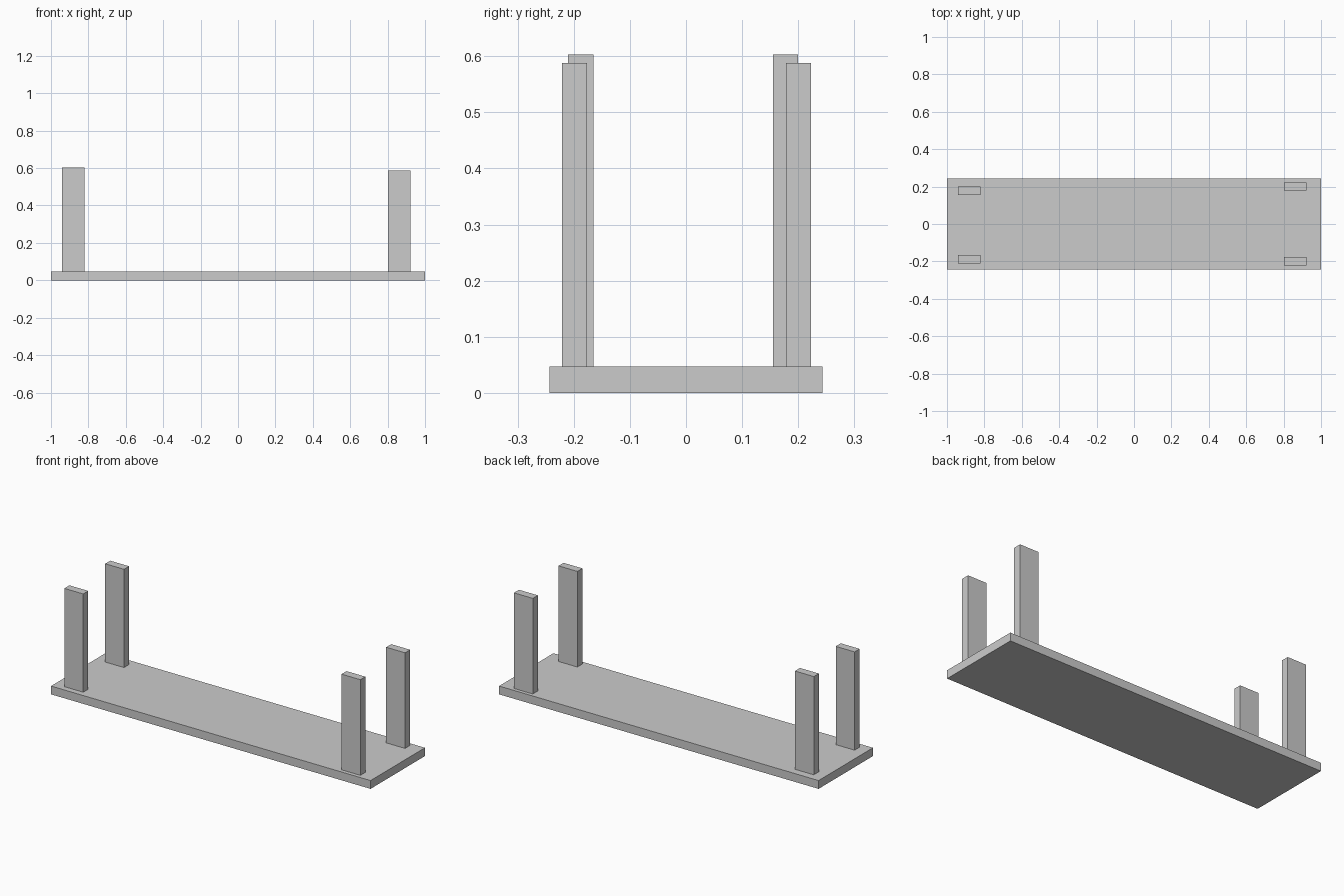
import bpy

if "Cube" in bpy.data.objects:
    bpy.data.objects.remove(bpy.data.objects["Cube"])


def box(name, x0, x1, y0, y1, z0, z1):
    """Axis-aligned box from its limits."""
    bpy.ops.mesh.primitive_cube_add(size=1, location=((x0 + x1) / 2, (y0 + y1) / 2, (z0 + z1) / 2))
    ob = bpy.context.object
    ob.name = name
    ob.scale = (x1 - x0, y1 - y0, z1 - z0)
    bpy.ops.object.transform_apply(location=False, rotation=False, scale=True)
    return ob


TOP = 0.047        # slab thickness
LEG_Y = 0.045      # leg depth

# Flat slab
box("slab", -1, 1, -0.243, 0.243, 0, TOP)

# Upright legs: left pair slightly taller and closer together
for name, x, y, height in (
    ("left_front_leg", -0.94, -0.21, 0.603),
    ("left_back_leg", -0.94, 0.155, 0.603),
    ("right_front_leg", 0.803, -0.221, 0.588),
    ("right_back_leg", 0.803, 0.178, 0.588),
):
    box(name, x, x + 0.118, y, y + LEG_Y, TOP, height)
